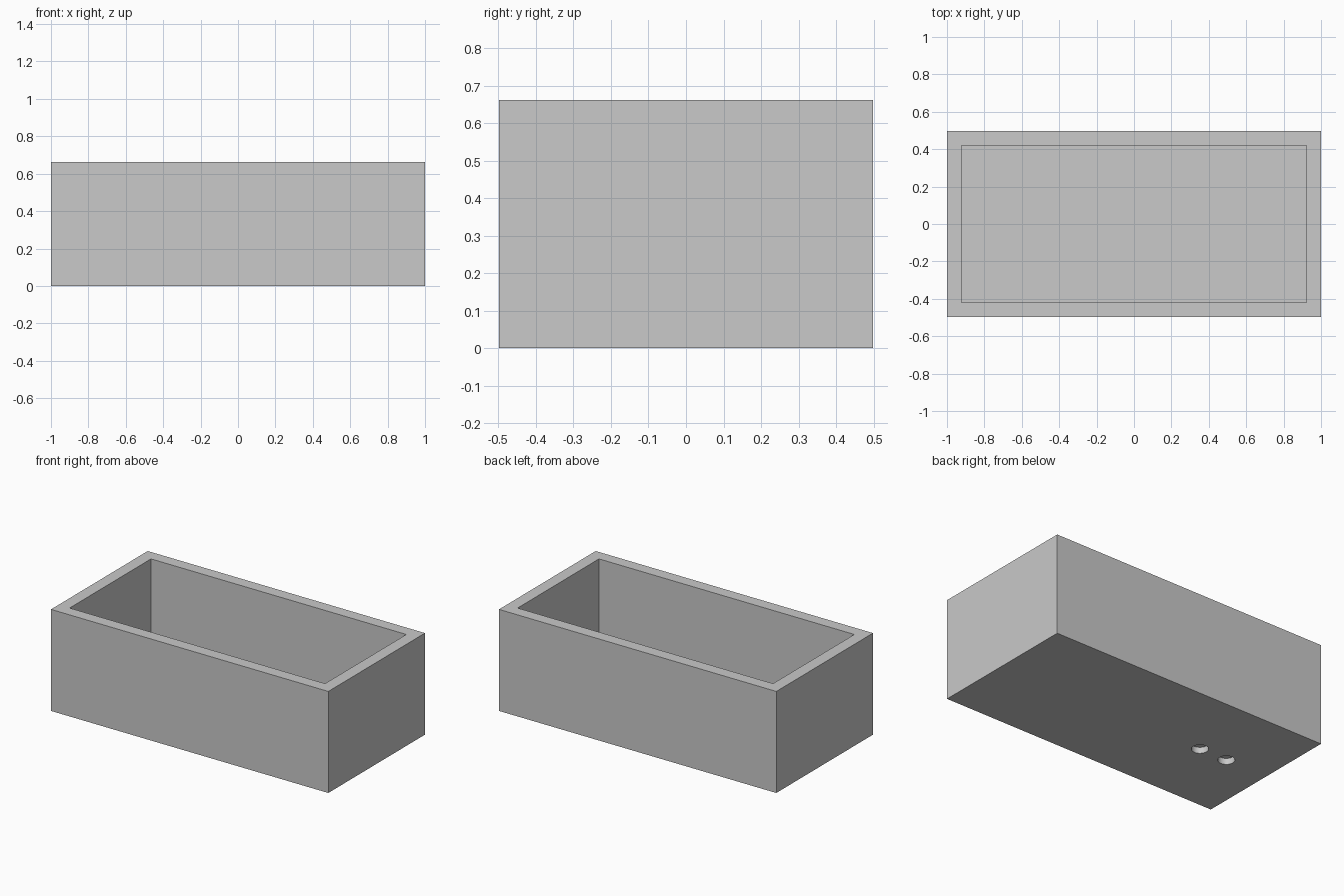
import bpy
import bmesh
from mathutils import Matrix

if "Cube" in bpy.data.objects:
    bpy.data.objects.remove(bpy.data.objects["Cube"], do_unlink=True)

LENGTH, WIDTH, HEIGHT = 2.0, 0.996, 0.662
WALL, FLOOR = 0.079, 0.08
HOLE_RADIUS, HOLE_DEPTH = 0.05, 0.04

grey = bpy.data.materials.new("plain grey")
grey.use_nodes = True
colour = (0.585, 0.585, 0.585, 1)
grey.diffuse_color = colour
grey.node_tree.nodes["Principled BSDF"].inputs["Base Color"].default_value = colour


def add_object(name, bm):
    mesh = bpy.data.meshes.new(name)
    bm.to_mesh(mesh)
    bm.free()
    mesh.materials.append(grey)
    obj = bpy.data.objects.new(name, mesh)
    bpy.context.collection.objects.link(obj)
    return obj


# Open box: solid block, rim inset, cavity pushed down to the floor
bm = bmesh.new()
size = Matrix.Diagonal((LENGTH, WIDTH, HEIGHT, 1))
bmesh.ops.create_cube(bm, size=1, matrix=Matrix.Translation((0, 0, HEIGHT / 2)) @ size)
bm.normal_update()
top = max(bm.faces, key=lambda f: f.calc_center_median().z)
bmesh.ops.inset_region(bm, faces=[top], thickness=WALL, use_even_offset=True)
cavity = bmesh.ops.extrude_discrete_faces(bm, faces=[top])["faces"]
bmesh.ops.translate(bm, verts=cavity[0].verts, vec=(0, 0, FLOOR - HEIGHT))
bmesh.ops.recalc_face_normals(bm, faces=bm.faces)
box = add_object("open_box", bm)

# Two shallow round holes in the underside
bm = bmesh.new()
for x in (-0.7, -0.5):
    bmesh.ops.create_cone(bm, cap_ends=True, segments=32, radius1=HOLE_RADIUS,
                          radius2=HOLE_RADIUS, depth=HOLE_DEPTH * 2,
                          matrix=Matrix.Translation((x, 0, 0)))
cutter = add_object("hole_cutter", bm)
cutter.hide_render = True

bpy.ops.object.select_all(action="DESELECT")
box.select_set(True)
bpy.context.view_layer.objects.active = box
cut = box.modifiers.new("holes", "BOOLEAN")
cut.operation = "DIFFERENCE"
cut.solver = "EXACT"
cut.object = cutter
bpy.ops.object.modifier_apply(modifier=cut.name)
bpy.data.objects.remove(cutter, do_unlink=True)

# Smooth hole walls, crisp box edges
bpy.ops.object.shade_smooth_by_angle()
